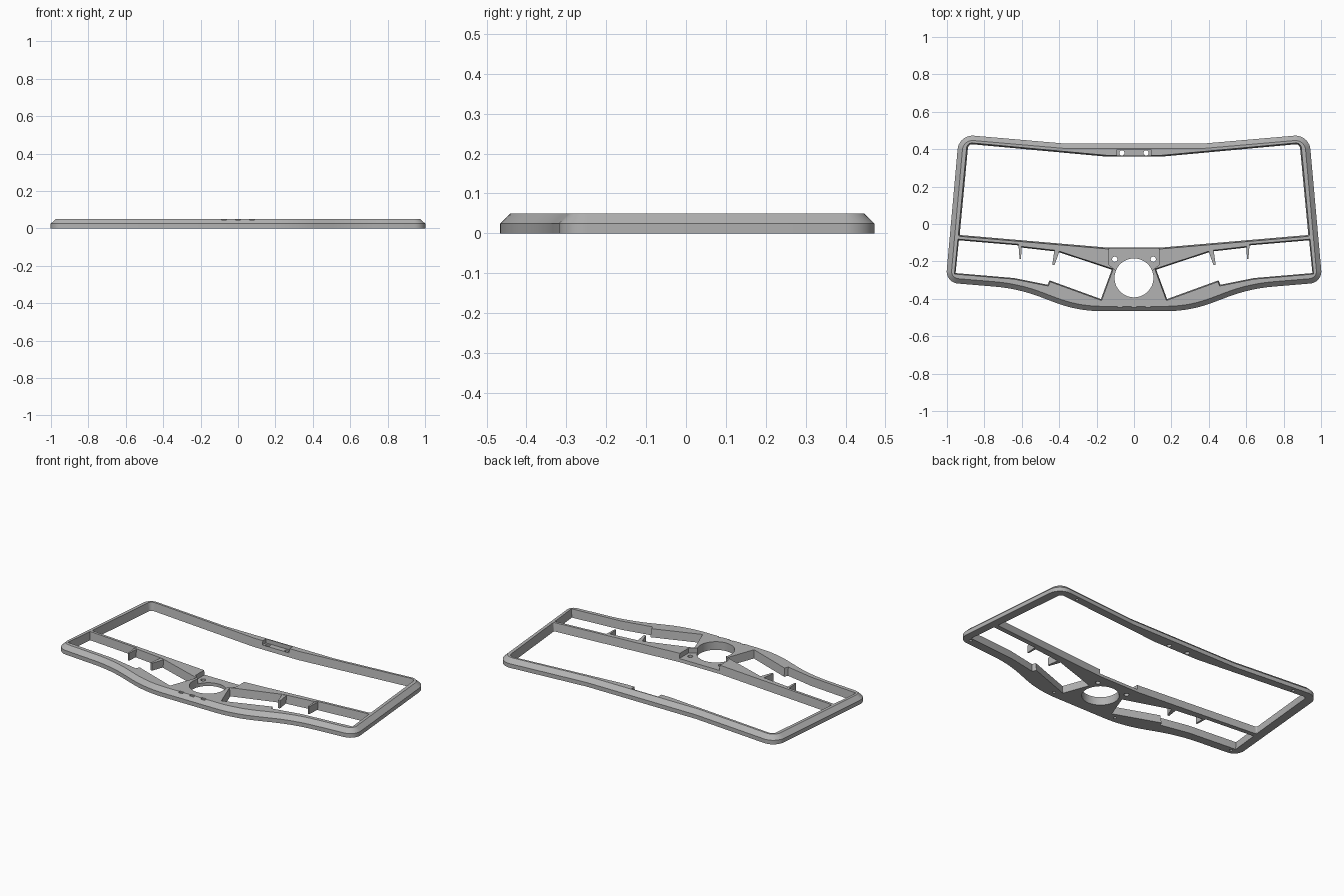
import bpy, bmesh, math
from mathutils import Vector

if "Cube" in bpy.data.objects:
    bpy.data.objects.remove(bpy.data.objects["Cube"])

HEIGHT = 0.05

grey = bpy.data.materials.new("plastic_grey")
grey.use_nodes = True
colour = (0.45, 0.45, 0.45, 1)
grey.diffuse_color = colour
grey.node_tree.nodes["Principled BSDF"].inputs["Base Color"].default_value = colour


def mirrored(half):
    """Close a half outline given from back to front."""
    return half + [(-p[0],) + tuple(p[1:]) for p in reversed(half)]


def rounded(points, steps=10):
    """Fillet each (x, y, radius) corner of a closed outline."""
    out = []
    for i, (x, y, r) in enumerate(points):
        p = Vector((x, y))
        a = (Vector(points[i - 1][:2]) - p).normalized()
        b = (Vector(points[(i + 1) % len(points)][:2]) - p).normalized()
        if r == 0:
            out.append(p)
            continue
        half = a.angle(b) / 2
        centre = p + (a + b).normalized() * (r / math.sin(half))
        start = p + a * (r / math.tan(half)) - centre
        end = p + b * (r / math.tan(half)) - centre
        sweep = start.angle_signed(end)
        for k in range(steps + 1):
            t = -sweep * k / steps
            c, s = math.cos(t), math.sin(t)
            out.append(centre + Vector((start.x * c - start.y * s,
                                        start.x * s + start.y * c)))
    return out


def offset(pts, d):
    """Grow a closed outline by d with mitred corners."""
    n = len(pts)
    area = sum(pts[i - 1].x * pts[i].y - pts[i].x * pts[i - 1].y for i in range(n))
    d = d if area > 0 else -d
    out = []
    for i, p in enumerate(pts):
        e1 = (p - pts[i - 1]).normalized()
        e2 = (pts[(i + 1) % n] - p).normalized()
        n1, n2 = Vector((e1.y, -e1.x)), Vector((e2.y, -e2.x))
        out.append(p + (n1 + n2) * (d / (1 + n1.dot(n2))))
    return out


def loft(name, layers):
    """Solid through matching outlines, each given as (outline, z)."""
    bm = bmesh.new()
    rings = [[bm.verts.new((p[0], p[1], z)) for p in pts] for pts, z in layers]
    n = len(rings[0])
    for low, high in zip(rings, rings[1:]):
        for i in range(n):
            j = (i + 1) % n
            bm.faces.new((low[i], low[j], high[j], high[i]))
    bm.faces.new(rings[0][::-1])
    bm.faces.new(rings[-1])
    bmesh.ops.recalc_face_normals(bm, faces=bm.faces)
    mesh = bpy.data.meshes.new(name)
    bm.to_mesh(mesh)
    bm.free()
    mesh.materials.append(grey)
    obj = bpy.data.objects.new(name, mesh)
    bpy.context.collection.objects.link(obj)
    return obj


def cut(target, layers):
    cutter = loft("cutter", layers)
    cutter.hide_render = True
    mod = target.modifiers.new("cut", 'BOOLEAN')
    mod.operation = 'DIFFERENCE'
    mod.solver = 'EXACT'
    mod.object = cutter
    bpy.context.view_layer.objects.active = target
    bpy.ops.object.modifier_apply(modifier=mod.name)
    bpy.data.objects.remove(cutter)


def cut_prism(target, pts, z0, z1):
    cut(target, [(pts, z0), (pts, z1)])


def cut_opening(target, pts, taper=0.004):
    """Through opening that widens slightly towards the top."""
    cut(target, [(offset(pts, -taper), -0.01), (offset(pts, taper), HEIGHT + 0.01)])


def circle(x, y, r, n):
    return [Vector((x + r * math.cos(math.tau * i / n),
                    y + r * math.sin(math.tau * i / n))) for i in range(n)]


def polygon(pts):
    return [Vector(p) for p in pts]


# Outer body with a chamfered upper edge
outline = rounded(mirrored([
    (0.37, 0.43, 0.3), (0.936, 0.479, 0.08), (1.007, -0.313, 0.065),
    (0.62, -0.345, 0.9), (0.30, -0.466, 0.7)]))
frame = loft("frame", [(outline, 0), (outline, HEIGHT / 2),
                       (offset(outline, -0.026), HEIGHT)])

# Large rear opening
cut_opening(frame, rounded(mirrored([
    (0.15, 0.364, 0), (0.889, 0.432, 0.025), (0.936, -0.062, 0.008),
    (0.14, -0.13, 0)]), 5), 0.005)

# Front openings on both sides of the hub
cell = [(0.939, -0.084), (0.61, -0.112), (0.61, -0.122), (0.41, -0.145),
        (0.115, -0.242), (0.175, -0.405), (0.45, -0.305), (0.46, -0.328),
        (0.64, -0.292), (0.957, -0.265)]
for s in (1, -1):
    cut_opening(frame, polygon([(s * x, y) for x, y in cell]))

# Round hub hole, and the recess behind it
cut_prism(frame, circle(0, -0.288, 0.104, 64), -0.01, 0.06)
cut_prism(frame, polygon(mirrored([(0.135, -0.10), (0.135, -0.217), (0.095, -0.25)])),
          0.02, 0.06)

# Recess in the middle of the rear rail
cut_prism(frame, polygon(mirrored([(0.09, 0.398), (0.09, 0.33)])), 0.025, 0.06)

# Screw holes, and blind holes in the underside
for s in (1, -1):
    for x, y in ((0.103, -0.188), (0.065, 0.38)):
        cut_prism(frame, circle(s * x, y, 0.014, 20), -0.01, 0.06)
    for x, y in ((0.78, 0.44), (0.94, -0.285), (0.22, -0.425)):
        cut_prism(frame, circle(s * x, y, 0.009, 16), -0.01, 0.02)

# Small notches on the front rim
for x in (-0.075, 0, 0.075):
    cut_prism(frame, polygon([(x - 0.014, -0.446), (x + 0.014, -0.446),
                              (x + 0.014, -0.434), (x - 0.014, -0.434)]), 0.042, 0.06)

# Tapered ribs hanging off the cross bar
ribs = {"outer": [(0.600, -0.105), (0.618, -0.105), (0.612, -0.188), (0.604, -0.188)],
        "inner": [(0.395, -0.135), (0.425, -0.135), (0.437, -0.22), (0.425, -0.22)]}
for place, pts in ribs.items():
    for side, s in (("left", 1), ("right", -1)):
        rib = polygon([(s * x, y) for x, y in pts])
        loft(f"{place}_rib_{side}", [(rib, 0.002), (rib, HEIGHT - 0.002)])

# Smooth the curved walls, keep edges sharp
bpy.ops.object.select_all(action='DESELECT')
frame.select_set(True)
bpy.context.view_layer.objects.active = frame
bpy.ops.object.shade_smooth_by_angle(angle=math.radians(25))
